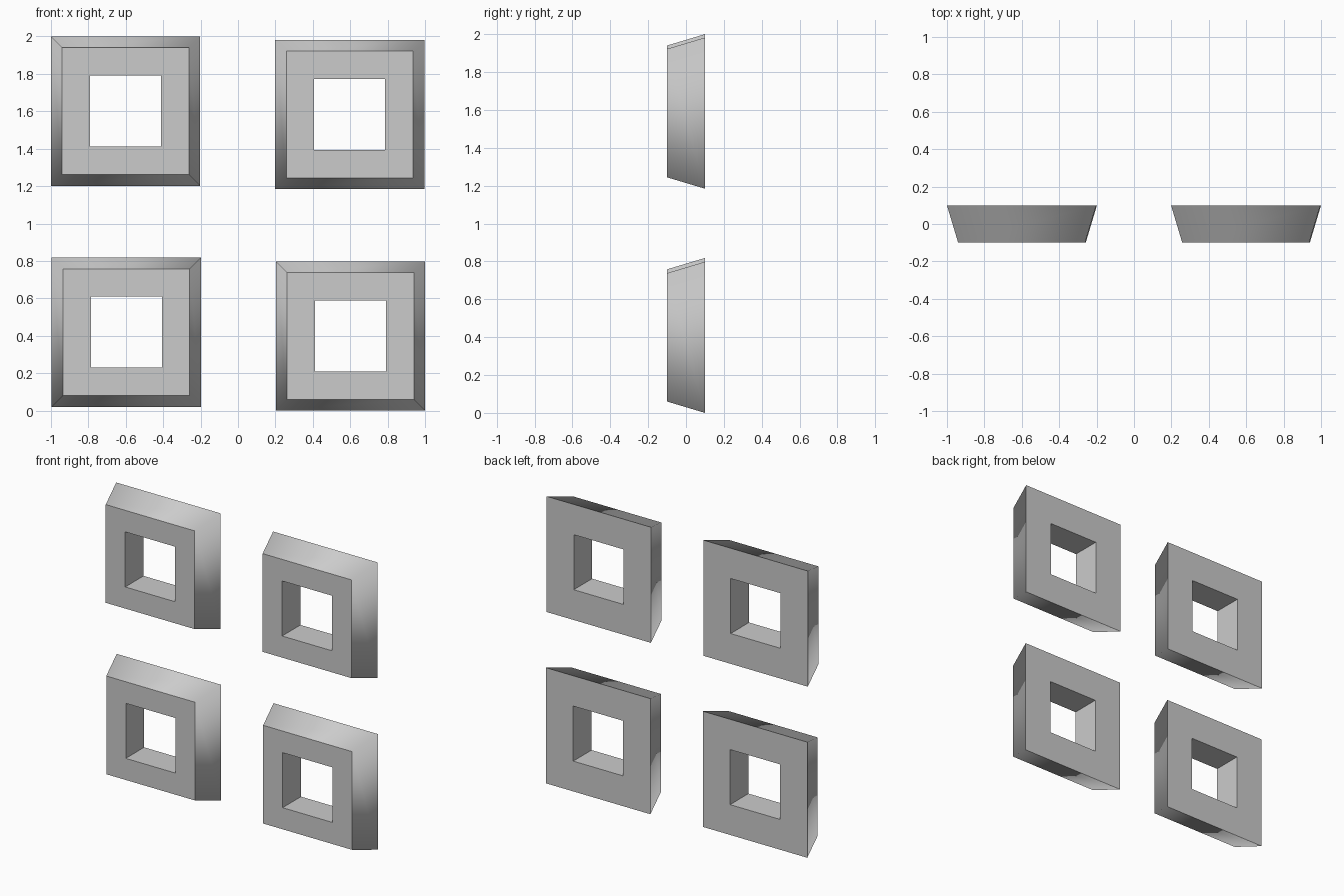
import bpy, bmesh

if "Cube" in bpy.data.objects:
    bpy.data.objects.remove(bpy.data.objects["Cube"])

DEPTH = 0.1      # half thickness
BACK = 0.399     # half width of the back outline
FRONT = 0.339    # half width of the tapered front outline
HOLE = 0.19      # half width of the square opening


def square(bm, half, y):
    return [bm.verts.new((sx * half, y, sz * half))
            for sx, sz in ((-1, -1), (1, -1), (1, 1), (-1, 1))]


def window_frame(name, x, z):
    bm = bmesh.new()
    # closed cross-section: back rim, front rim, hole front, hole back
    rings = [square(bm, BACK, DEPTH), square(bm, FRONT, -DEPTH),
             square(bm, HOLE, -DEPTH), square(bm, HOLE, DEPTH)]
    for i in range(4):
        a, b = rings[i], rings[(i + 1) % 4]
        for k in range(4):
            n = (k + 1) % 4
            bm.faces.new((a[k], a[n], b[n], b[k])).smooth = True
    # every edge is crisp except the shaded-over outer corners
    outer_corners = {frozenset(p) for p in zip(rings[0], rings[1])}
    for e in bm.edges:
        e.smooth = frozenset(e.verts) in outer_corners
    bmesh.ops.recalc_face_normals(bm, faces=bm.faces)
    mesh = bpy.data.meshes.new(name)
    bm.to_mesh(mesh)
    bm.free()
    obj = bpy.data.objects.new(name, mesh)
    obj.location = (x, 0, z)
    bpy.context.collection.objects.link(obj)


# four slightly staggered frames
for name, x, z in (("upper_left_frame", -0.601, 1.601),
                   ("upper_right_frame", 0.597, 1.583),
                   ("lower_left_frame", -0.597, 0.419),
                   ("lower_right_frame", 0.601, 0.399)):
    window_frame(name, x, z)
